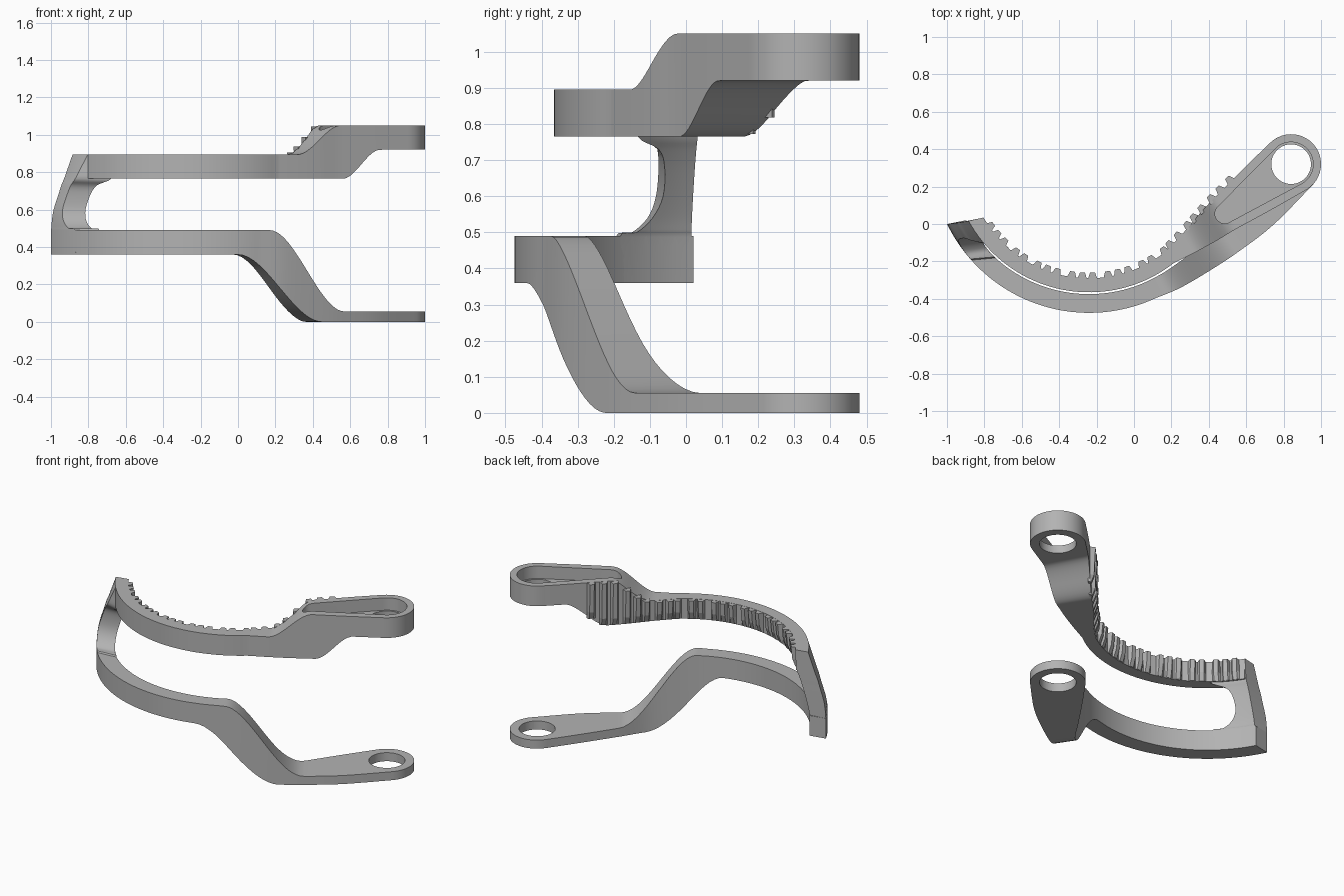
import bpy, bmesh, math
from mathutils import Vector

if "Cube" in bpy.data.objects:
    bpy.data.objects.remove(bpy.data.objects["Cube"])

CX, CY = -0.24, 0.37           # centre of the curved arms
EYE = (0.84, 0.32)             # centre of the hinge eyes
EYE_R, HOLE_R = 0.16, 0.106

grey = bpy.data.materials.new("satin_grey")
grey.diffuse_color = (0.45, 0.45, 0.45, 1)
grey.use_nodes = True
grey.node_tree.nodes["Principled BSDF"].inputs["Base Color"].default_value = grey.diffuse_color


def polar(deg, r, c=(CX, CY)):
    a = math.radians(deg)
    return (c[0] + r * math.cos(a), c[1] + r * math.sin(a))


def add_loft(bm, rings):
    """Skin a list of equal-length rings and cap both ends."""
    loops = [[bm.verts.new(p) for p in ring] for ring in rings]
    n = len(loops[0])
    for a, b in zip(loops, loops[1:]):
        for i in range(n):
            j = (i + 1) % n
            bm.faces.new((a[i], a[j], b[j], b[i]))
    bm.faces.new(loops[0][::-1])
    bm.faces.new(loops[-1])


def make(name, lofts):
    bm = bmesh.new()
    for rings in lofts:
        add_loft(bm, rings)
    bmesh.ops.recalc_face_normals(bm, faces=bm.faces)
    me = bpy.data.meshes.new(name)
    bm.to_mesh(me)
    bm.free()
    ob = bpy.data.objects.new(name, me)
    bpy.context.collection.objects.link(ob)
    me.materials.append(grey)
    return ob


def smooth(ob, deg=32):
    ob.data.polygons.foreach_set("use_smooth", [True] * len(ob.data.polygons))
    ob.data.set_sharp_from_angle(angle=math.radians(deg))


def cut(ob, cutter):
    mod = ob.modifiers.new("cut", 'BOOLEAN')
    mod.operation, mod.solver, mod.object = 'DIFFERENCE', 'EXACT', cutter
    bpy.context.view_layer.objects.active = ob
    bpy.ops.object.modifier_apply(modifier=mod.name)
    bpy.data.objects.remove(cutter)


def prism(name, outline, z0, z1):
    return make(name, [[[(x, y, z) for x, y in outline] for z in (z0, z1)]])


def ramp(x, a, b, z0, z1):
    t = min(1, max(0, (x - a) / (b - a)))
    return z0 + (z1 - z0) * t * t * (3 - 2 * t)


def spline(rows, steps):
    """Catmull-Rom through rows of numbers."""
    rows = [Vector(r) for r in rows]
    out = []
    for i in range(len(rows) - 1):
        p0, p1, p2 = rows[max(i - 1, 0)], rows[i], rows[i + 1]
        p3 = rows[min(i + 2, len(rows) - 1)]
        for k in range(steps):
            t = k / steps
            out.append(0.5 * (2 * p1 + (p2 - p0) * t + (2 * p0 - 5 * p1 + 4 * p2 - p3) * t * t
                              + (3 * p1 - p0 - 3 * p2 + p3) * t ** 3))
    return out + [rows[-1]]


def arm_plan(r_out, r_in, a_out, a_in, a_end, rows, eye_out, eye_in):
    """Stations (outer x, y, inner x, y): arc, spline tail, round eye."""
    st = []
    for k in range(40):
        t = k / 40
        st.append(polar(a_out + (a_end - a_out) * t, r_out)
                  + polar(a_in + (a_end - a_in) * t, r_in))
    rows = [polar(a_end, r_out) + polar(a_end, r_in)] + rows
    rows.append(polar(eye_out, EYE_R, EYE) + polar(eye_in, EYE_R, EYE))
    st += [tuple(v) for v in spline(rows, 8)]
    half = (eye_in - eye_out) / 2
    for k in range(1, 17):
        d = half * math.sin(math.pi / 2 * k / 17)
        st.append(polar(eye_out + d, EYE_R, EYE) + polar(eye_in - d, EYE_R, EYE))
    return st


def arm_rings(plan, zb, zt):
    return [[(ox, oy, zb(ox)), (ox, oy, zt(ox)), (ix, iy, zt(ox)), (ix, iy, zb(ox))]
            for ox, oy, ix, iy in plan]


def hole_cutter():
    return prism("hole_cutter", [polar(a * 7.5, HOLE_R, EYE) for a in range(48)], -0.5, 1.5)


# Upper arm: steps up towards its eye
up_plan = arm_plan(0.735, 0.66, 209, 211, 308, [
    (0.33, -0.15, 0.27, -0.04), (0.44, -0.09, 0.36, 0.065), (0.54, -0.03, 0.43, 0.14),
    (0.65, 0.03, 0.53, 0.24), (0.75, 0.085, 0.62, 0.33)], -60, 135)
up_b = lambda x: ramp(x, 0.56, 0.76, 0.765, 0.92)
up_t = lambda x: ramp(x, 0.32, 0.55, 0.895, 1.05)
upper = make("upper_arm", [arm_rings(up_plan, up_b, up_t)])
cut(upper, hole_cutter())

# Tapered pocket in the top of the upper eye
pocket = [polar(-61 + 196 * k / 40, 0.118, EYE) for k in range(41)]
pocket += [polar(135 + 164 * k / 24, 0.052, (0.485, 0.055)) for k in range(25)]
cut(upper, prism("pocket_cutter", pocket, 0.97, 1.3))
smooth(upper)

# Lower arm: steps down to a thin flared eye
low_plan = arm_plan(0.845, 0.745, 206, 208, 295, [
    (0.25, -0.34, 0.19, -0.24), (0.42, -0.24, 0.34, -0.12), (0.57, -0.14, 0.45, 0.04),
    (0.75, 0.0, 0.58, 0.23)], -43, 143)
lower = make("lower_arm", [arm_rings(
    low_plan,
    lambda x: ramp(x, 0.0, 0.45, 0.36, 0.0),
    lambda x: ramp(x, 0.17, 0.57, 0.49, 0.055))])
cut(lower, hole_cutter())
smooth(lower)

# Leaning end wall joining both arms: z, outer r, inner r, outer and inner edge angle
wall_rows = [
    (0.36, 0.845, 0.745, 222, 227), (0.487, 0.845, 0.745, 222, 228),
    (0.50, 0.844, 0.742, 218, 223), (0.54, 0.841, 0.735, 214.5, 219),
    (0.60, 0.832, 0.72, 213, 217), (0.68, 0.808, 0.697, 213.5, 218),
    (0.73, 0.793, 0.68, 214.5, 221), (0.765, 0.779, 0.667, 216, 229),
    (0.83, 0.757, 0.66, 218, 229), (0.895, 0.735, 0.657, 220, 229)]
rings = []
for z, ro, ri, eo, ei in spline(wall_rows, 4):
    so, si = (206 + (0.845 - r) * 25 for r in (ro, ri))
    ring = [polar(so + (eo - so) * k / 5, ro) for k in range(6)]
    ring += [polar(ei + (si - ei) * k / 5, ri) for k in range(6)]
    rings.append([(x, y, z) for x, y in ring])
smooth(make("end_wall", [rings]))

# Teeth along the inner side of the upper arm, tapering out at the bottom
teeth, gap = [], 0.035
for a, b in zip(up_plan, up_plan[1:]):
    p, q = Vector(a[2:]), Vector(b[2:])
    if p.x > 0.51:
        break
    gap -= (q - p).length
    if gap > 0:
        continue
    gap += 0.066
    t = (q - p).normalized()
    n = Vector((-t.y, t.x))
    zb, zt = up_b(b[0]), up_t(b[0])
    tooth = []
    for z, h in ((zb + 0.002, 0.004), (zb + 0.05, 0.022), (zt - 0.001, 0.03)):
        prof = ((-0.026, -0.012), (-0.024, 0), (-0.013, h), (0.013, h), (0.024, 0), (0.026, -0.012))
        tooth.append([(*(q + t * u + n * v), z) for u, v in prof])
    teeth.append(tooth)
make("teeth", teeth)
